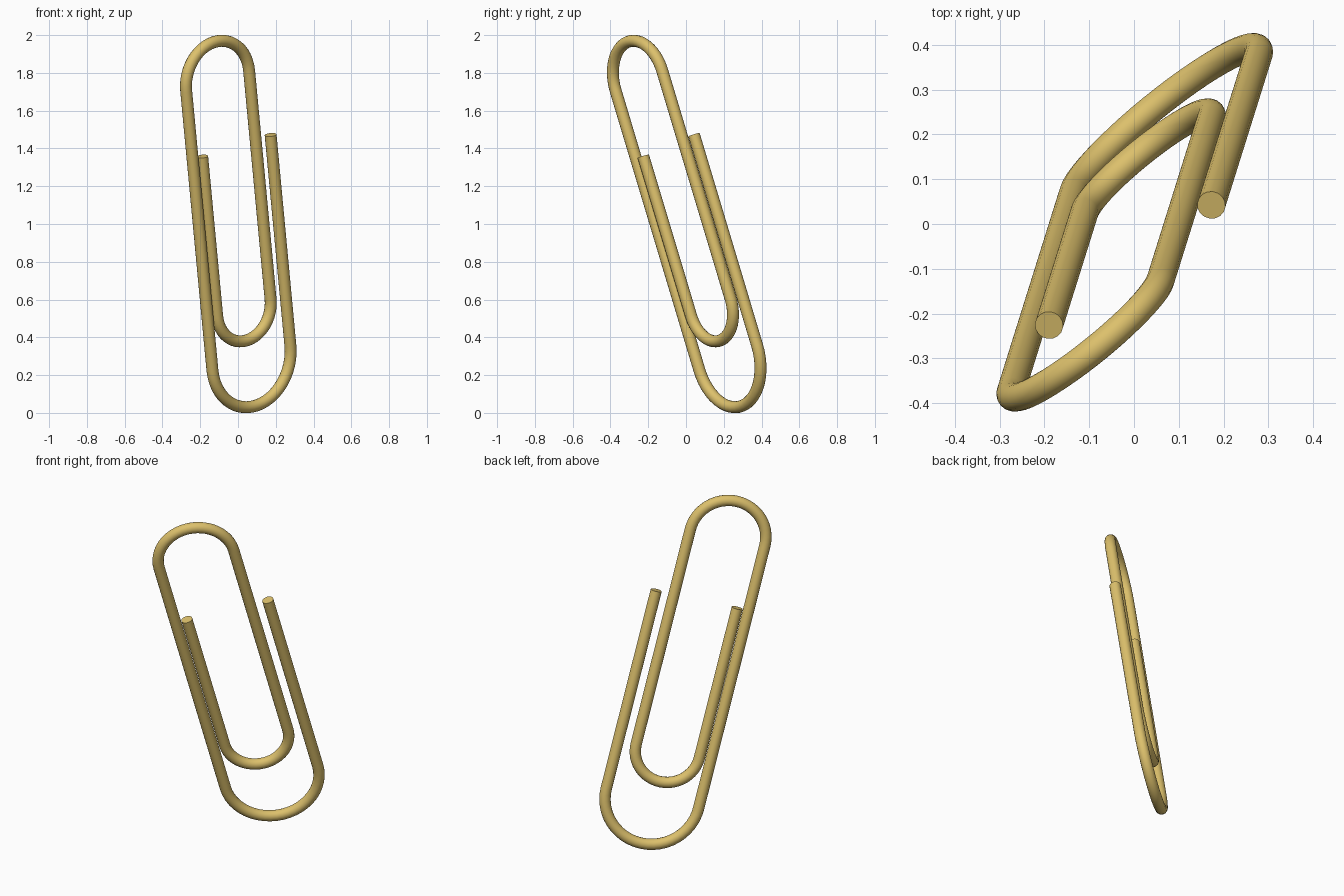
import bpy
import math
from mathutils import Matrix, Vector

cube = bpy.data.objects.get("Cube")
if cube:
    bpy.data.objects.remove(cube, do_unlink=True)

WIRE_RADIUS = 0.0317
ARC_STEPS = 24

# Brass material
brass = bpy.data.materials.new("brass")
brass.use_nodes = True
color = (0.72, 0.53, 0.15, 1.0)
brass.diffuse_color = color
brass.node_tree.nodes["Principled BSDF"].inputs["Base Color"].default_value = color


def half_turn(u_start, u_end, v, side):
    """Half circle from one leg to the next; side is 1 for a top bend, -1 for a bottom one."""
    centre, radius = (u_start + u_end) / 2, (u_start - u_end) / 2
    points = []
    for i in range(ARC_STEPS + 1):
        a = math.pi * i / ARC_STEPS
        points.append((centre + radius * math.cos(a),
                       v + side * abs(radius) * math.sin(a)))
    return points


# Wire path in the flat plane of the clip: four legs joined by three bends
outer_right, outer_left, inner_right, inner_left = 0.265, -0.265, 0.163, -0.2
leg_top = 1.17
path = [(outer_right, leg_top)]
path += half_turn(outer_right, outer_left, 0.0, -1)
path += half_turn(outer_left, inner_right, 1.552, 1)
path += half_turn(inner_right, inner_left, 0.284, -1)
path.append((inner_left, leg_top))

# Round wire swept along the path
curve = bpy.data.curves.new("bent_wire", "CURVE")
curve.dimensions = "3D"
curve.bevel_depth = WIRE_RADIUS
curve.bevel_resolution = 6
curve.use_fill_caps = True
spline = curve.splines.new("POLY")
spline.points.add(len(path) - 1)
for point, (u, v) in zip(spline.points, path):
    point.co = (u, v, 0, 1)
curve.materials.append(brass)

wire = bpy.data.objects.new("bent_wire", curve)
bpy.context.collection.objects.link(wire)

# Lean and turn the flat clip into its standing pose
up = Vector((-0.0896, -0.286, 0.954)).normalized()
across = Vector((0.779, 0.577, 0.246))
across = (across - up * across.dot(up)).normalized()
pose = Matrix((across, up, across.cross(up))).transposed().to_4x4()
wire.matrix_world = Matrix.Translation((0.071, 0.224, 0.291)) @ pose

# Turn into a mesh with smooth sides and crisp cut ends
bpy.ops.object.select_all(action="DESELECT")
wire.select_set(True)
bpy.context.view_layer.objects.active = wire
bpy.ops.object.convert(target="MESH")
bpy.ops.object.shade_smooth_by_angle(angle=math.radians(40))
